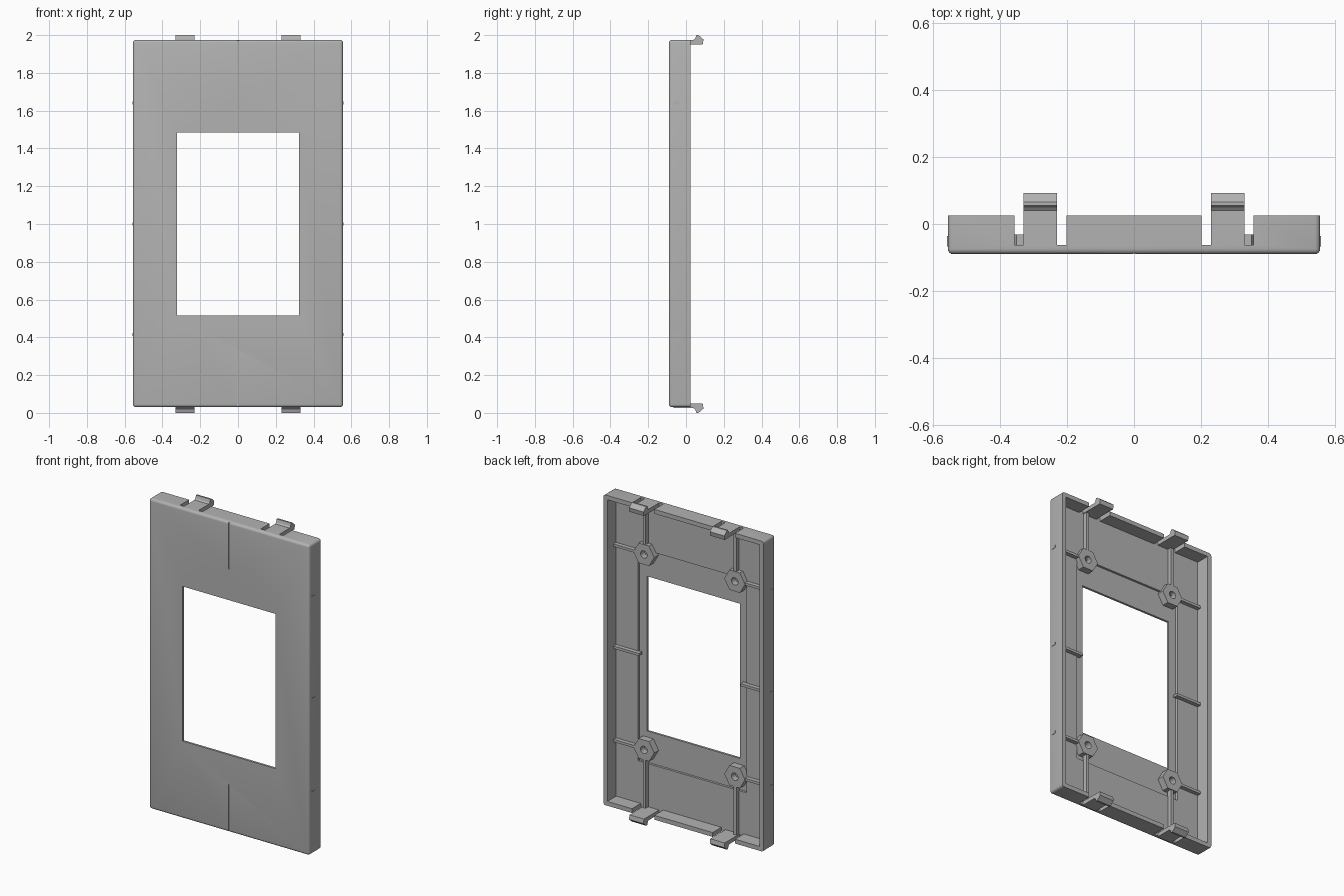
import bpy, bmesh, math
from mathutils import Vector, Matrix

if "Cube" in bpy.data.objects:
    bpy.data.objects.remove(bpy.data.objects["Cube"])

grey = bpy.data.materials.new("plain_grey")
grey.use_nodes = True
COLOUR = (0.45, 0.45, 0.45, 1)
grey.diffuse_color = COLOUR
grey.node_tree.nodes["Principled BSDF"].inputs["Base Color"].default_value = COLOUR

FRONT, FLOOR, BACK = -0.09, -0.062, 0.025
HALF_W, LOW, HIGH = 0.556, 0.03, 1.975


def finish(name, bm):
    bmesh.ops.recalc_face_normals(bm, faces=bm.faces)
    mesh = bpy.data.meshes.new(name)
    bm.to_mesh(mesh)
    bm.free()
    obj = bpy.data.objects.new(name, mesh)
    bpy.context.collection.objects.link(obj)
    mesh.materials.append(grey)
    return obj


def box(name, x, y, z, round_front=0):
    """Box from three (min, max) ranges, optionally rounded except on its back rim."""
    bm = bmesh.new()
    bmesh.ops.create_cube(bm, size=1)
    for v in bm.verts:
        v.co = Vector([r[0] if c < 0 else r[1] for c, r in zip(v.co, (x, y, z))])
    if round_front:
        edges = [e for e in bm.edges if min(v.co.y for v in e.verts) < y[1] - 0.001]
        bmesh.ops.bevel(bm, geom=edges, offset=round_front, segments=4,
                        profile=0.5, affect='EDGES')
    return finish(name, bm)


def prism(name, sides, radius, x, z, y0, y1):
    """Prism standing along y, with a corner pointing sideways."""
    bm = bmesh.new()
    bmesh.ops.create_cone(bm, cap_ends=True, segments=sides, radius1=radius,
                          radius2=radius, depth=y1 - y0)
    turn = Matrix.Rotation(math.pi / 2, 4, 'X')
    if sides == 6:
        turn = turn @ Matrix.Rotation(math.pi / 2, 4, 'Z')
    bm.transform(Matrix.Translation((x, (y0 + y1) / 2, z)) @ turn)
    return finish(name, bm)


def cut(obj, cutter):
    mod = obj.modifiers.new("cut", 'BOOLEAN')
    mod.operation, mod.solver, mod.object = 'DIFFERENCE', 'EXACT', cutter
    bpy.context.view_layer.objects.active = obj
    bpy.ops.object.modifier_apply(modifier=mod.name)
    bpy.data.objects.remove(cutter)


# Hollow cover plate with a stepped window
plate = box("cover_plate", (-HALF_W, HALF_W), (FRONT, BACK), (LOW, HIGH), 0.016)
cut(plate, box("cavity", (-0.528, 0.528), (FLOOR, 0.1), (LOW + 0.027, HIGH - 0.027)))
cut(plate, box("recess", (-0.375, 0.375), (FLOOR - 0.014, 0.1), (0.32, 1.655)))
cut(plate, box("window", (-0.322, 0.322), (-0.2, 0.1), (0.515, 1.485)))

# Notches beside the clips, and the two centre grooves on the front
for sx in (-1, 1):
    xs = sorted((0.202 * sx, 0.357 * sx))
    for z in ((-0.1, LOW + 0.04), (HIGH - 0.04, 2.1)):
        cut(plate, box("notch", xs, (FLOOR, 0.1), z))
for z in ((-0.1, 0.33), (1.68, 2.1)):
    cut(plate, box("groove", (-0.004, 0.004), (-0.2, FRONT + 0.005), z))

# Clip outline (y, z) at the top edge
CLIP = [(FLOOR - 0.005, 1.95), (0.088, 1.95), (0.093, 1.977), (0.066, 2.0),
        (0.055, 2.0), (0.049, 1.982), (0.04, 1.975), (FLOOR - 0.005, 1.975)]


def clip(name, x0, x1, lower):
    bm = bmesh.new()
    face = bm.faces.new([bm.verts.new((x0, y, 2 - z if lower else z)) for y, z in CLIP])
    out = bmesh.ops.extrude_face_region(bm, geom=[face])
    new = [g for g in out["geom"] if isinstance(g, bmesh.types.BMVert)]
    bmesh.ops.translate(bm, verts=new, vec=(x1 - x0, 0, 0))
    return finish(name, bm)


RIB_BACK = -0.036
for sx, side in ((1, "left"), (-1, "right")):
    for z, level, end in ((0.415, "lower", 0.05), (1.64, "upper", 1.952)):
        tag = f"{side}_{level}"
        clip("clip_" + tag, *sorted((0.23 * sx, 0.33 * sx)), level == "lower")

        # Screw boss
        boss = prism("boss_" + tag, 6, 0.072, 0.315 * sx, z, FLOOR - 0.016, -0.032)
        cut(boss, prism("hole", 20, 0.023, 0.315 * sx, z, FLOOR - 0.01, 0.1))

        # Ribs from the boss to the clip and to the side wall
        start = z + math.copysign(0.055, end - z)
        box("long_rib_" + tag, (0.315 * sx - 0.01, 0.315 * sx + 0.01),
            (FLOOR - 0.005, RIB_BACK), sorted((start, end)))
        box("side_rib_" + tag, sorted((0.375 * sx, 0.558 * sx)),
            (FLOOR - 0.005, RIB_BACK), (z - 0.008, z + 0.008))
    box("middle_rib_" + side, sorted((0.352 * sx, 0.558 * sx)),
        (FLOOR - 0.005, RIB_BACK), (0.992, 1.008))

# Smooth the rounded edges of the plate only
bpy.ops.object.select_all(action='DESELECT')
plate.select_set(True)
bpy.context.view_layer.objects.active = plate
bpy.ops.object.shade_smooth_by_angle(angle=math.radians(30))
